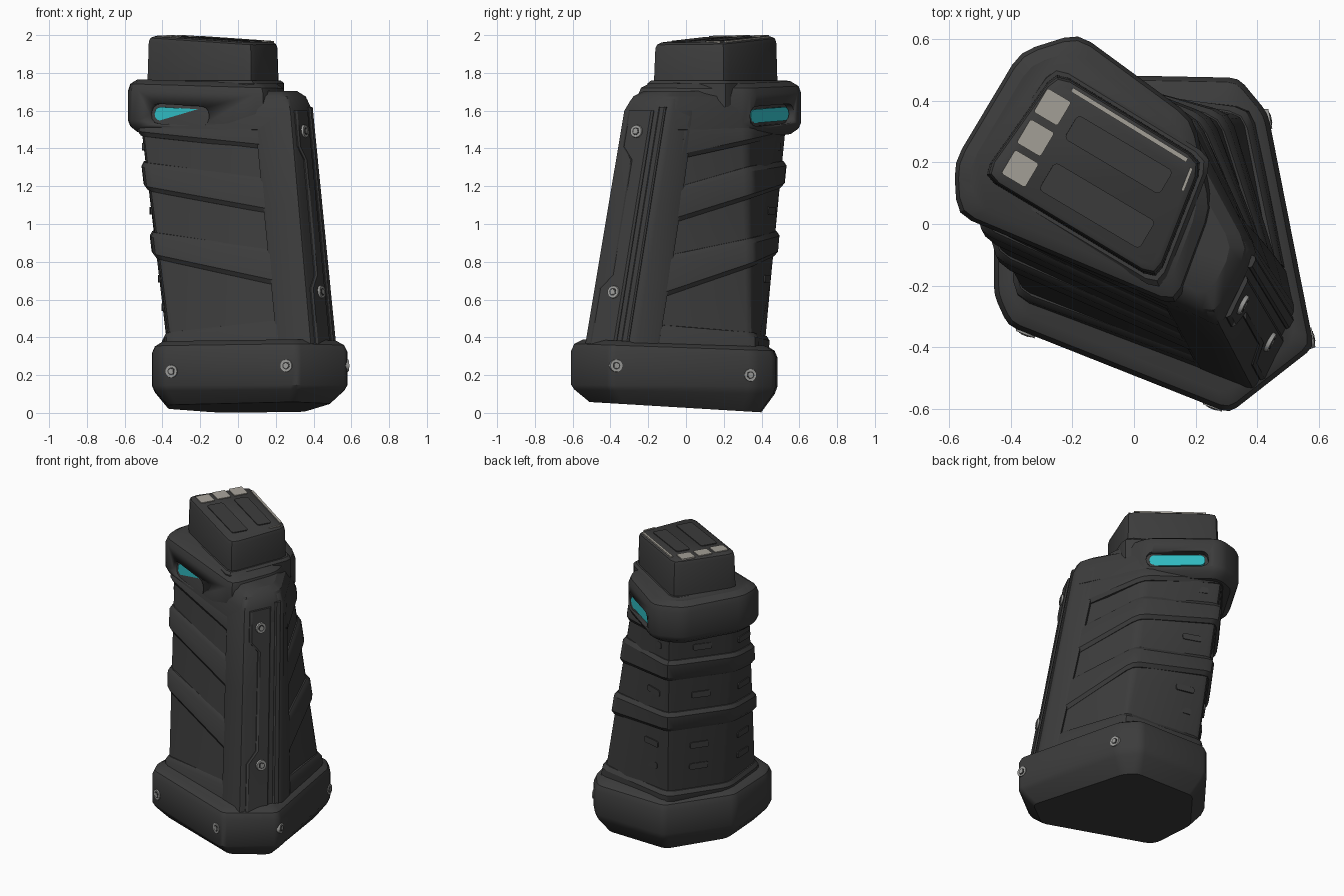
import bpy, bmesh, math
from mathutils import Vector, Matrix

if "Cube" in bpy.data.objects:
    bpy.data.objects.remove(bpy.data.objects["Cube"])

def material(name, col):
    m = bpy.data.materials.new(name)
    m.diffuse_color = (*col, 1)
    m.use_nodes = True
    m.node_tree.nodes["Principled BSDF"].inputs["Base Color"].default_value = m.diffuse_color
    return m

DARK = material("charcoal", (0.045, 0.045, 0.045))
CYAN = material("cyan glow", (0.03, 0.50, 0.54))
STEEL = material("steel", (0.33, 0.33, 0.32))
BEIGE = material("pale contact", (0.38, 0.36, 0.32))

# ---------- helpers ----------
def finish(name, bm, mat, angle=32):
    bmesh.ops.recalc_face_normals(bm, faces=bm.faces)
    me = bpy.data.meshes.new(name)
    bm.to_mesh(me)
    bm.free()
    me.materials.append(mat)
    ob = bpy.data.objects.new(name, me)
    bpy.context.collection.objects.link(ob)
    bpy.ops.object.select_all(action='DESELECT')
    ob.select_set(True)
    bpy.context.view_layer.objects.active = ob
    bpy.ops.object.shade_smooth_by_angle(angle=math.radians(angle))
    return ob

def offset(pts, d):
    """Offset a counter-clockwise convex outline by d (outward positive)."""
    out, n = [], len(pts)
    for i in range(n):
        p = Vector(pts[i])
        a = (p - Vector(pts[i - 1])).normalized()
        b = (Vector(pts[(i + 1) % n]) - p).normalized()
        na, nb = Vector((a.y, -a.x)), Vector((b.y, -b.x))
        out.append(p + (na + nb) * d / (1 + na.dot(nb)))
    return out

def rounded(pts, r, closed=True):
    """Replace each corner by three points."""
    out, n = [], len(pts)
    for i, p in enumerate(pts):
        if not closed and i in (0, n - 1):
            out.append(p)
            continue
        q, s = pts[i - 1], pts[(i + 1) % n]
        a = p + (q - p).normalized() * min(r, (q - p).length * .45)
        b = p + (s - p).normalized() * min(r, (s - p).length * .45)
        out += [a, (a + 2 * p + b) / 4, b]
    return out

def loft(name, rings, mat=DARK):
    bm = bmesh.new()
    vs = [[bm.verts.new(v) for v in r] for r in rings]
    n = len(vs[0])
    for lo, hi in zip(vs, vs[1:]):
        for i in range(n):
            j = (i + 1) % n
            bm.faces.new((lo[i], lo[j], hi[j], hi[i]))
    bm.faces.new(vs[0])
    bm.faces.new(vs[-1])
    return finish(name, bm, mat)

def stack(name, outline, levels, r, tilt=lambda x, y, z: z, mat=DARK):
    """Loft an outline through (z, offset) levels."""
    rings = [[(p.x, p.y, tilt(p.x, p.y, z)) for p in rounded(offset(outline, d), r)]
             for z, d in levels]
    return loft(name, rings, mat)

def box(name, c, along, normal, size, mat=DARK, bevel=0.0):
    """Box with length along one axis, depth along normal, height on the third."""
    n = Vector(normal).normalized()
    x = Vector(along)
    x = (x - n * x.dot(n)).normalized()
    M = Matrix((x, n, x.cross(n))).transposed().to_4x4()
    M.translation = Vector(c)
    bm = bmesh.new()
    bmesh.ops.create_cube(bm, size=1)
    bmesh.ops.scale(bm, vec=size, verts=bm.verts)
    if bevel:
        ed = [e for e in bm.edges if abs((e.verts[0].co - e.verts[1].co).normalized().y) > .9]
        bmesh.ops.bevel(bm, geom=ed, offset=bevel, segments=3, affect='EDGES', profile=.5)
    bmesh.ops.transform(bm, matrix=M, verts=bm.verts)
    return finish(name, bm, mat)

def screw(name, c, normal, r=.036):
    n = Vector(normal).normalized()
    rot = n.to_track_quat('Z', 'Y').to_matrix().to_4x4()
    for part, rad, dep, mat, seg in (("head", r, .020, STEEL, 20), ("recess", r * .62, .024, DARK, 16),
                                     ("socket", r * .45, .028, STEEL, 6)):
        bm = bmesh.new()
        bmesh.ops.create_cone(bm, cap_ends=True, segments=seg, radius1=rad, radius2=rad * .9, depth=dep,
                              matrix=Matrix.Translation(Vector(c)) @ rot)
        finish(f"{name}_{part}", bm, mat)

# ---------- body cross-section, blended from low to high ----------
LOW = [(.385, -.535), (.52, -.28), (.37, .37), (-.17, .445), (-.40, .11), (-.385, -.23)]
TOP = [(.28, -.335), (.40, -.09), (.18, .335), (-.26, .57), (-.54, .21), (-.54, .05)]

def section(z, d=0.0):
    t = (z - .4) / 1.2
    return offset([Vector(a).lerp(Vector(b), t) for a, b in zip(LOW, TOP)], d)

def at(z, pts):
    return [Vector((p.x, p.y, z)) for p in pts]

loft("grip_core", [at(z, rounded(section(z, -.018), .035)) for z in (.25, .7, 1.1, 1.6)])

# Upper shell joining the cap and the front
loft("upper_shell", [at(z, rounded(section(z, d), .05)) for z, d in
     ((1.47, -.04), (1.50, 0), (1.61, 0), (1.675, -.02), (1.705, -.06))])

# Front housing that the wrap-around bands run into
def housing(z, d=0.0):
    s, t = section(z), (z - .4) / 1.2
    left, right = s[5].lerp(s[0], .75), s[1].lerp(s[2], .24 + .10 * t)
    return at(z, rounded(offset([left, s[0], s[1], right], d), .025))
loft("front_housing", [housing(.28), housing(.7), housing(1.1), housing(1.6), housing(1.66, -.02), housing(1.69, -.06)])

# Bands around the sides and back
def band(name, lo, hi):
    def row(zs, d):
        pts = []
        for k, z in zip((None, 5, 4, 3, 2, -1), zs):
            s = section(z, d)
            if k is None:
                p = s[5].lerp(s[0], .80)
            elif k == -1:
                p = s[2].lerp(s[1], .78)
            else:
                p = section(z, d + .008)[k]
            pts.append(Vector((p.x, p.y, z)))
        return rounded(pts, .05, closed=False)
    inset = lambda zs, a: [z + a for z in zs]
    rows = [row(lo, -.06), row(inset(lo, .005), -.018), row(inset(lo, .03), -.002),
            row(inset(hi, -.03), -.002), row(inset(hi, -.005), -.018), row(hi, -.06)]
    loft(name, list(zip(*rows)))

band("upper_band", (1.05, 1.17, 1.19, 1.19, 1.13, 1.00), (1.25, 1.33, 1.34, 1.34, 1.31, 1.20))
band("middle_band", (.67, .81, .83, .83, .77, .61), (.87, .96, .97, .97, .93, .84))
band("lower_band", (.28,) * 6, (.50, .43, .41, .41, .43, .47))
band("collar_band", (1.39, 1.46, 1.47, 1.47, 1.42, 1.34), (1.53,) * 6)

# Small grip lugs in the recesses at the back
for row, z in enumerate((1.41, 1.07, .71, .56)):
    s = section(z, -.024)
    for i, (a, b, f) in enumerate(((2, 3, .72), (3, 4, .5), (4, 5, .5))):
        e, c = s[b] - s[a], s[a].lerp(s[b], f)
        box(f"back_lug_{row}_{i}", (c.x, c.y, z), (e.x, e.y, 0), (e.y, -e.x, 0), (.12, .03, .04), DARK, .01)

# Base shoe
BASE = [(.31, -.615), (.585, -.40), (.435, .36), (.34, .475), (-.17, .485), (-.455, .12), (-.455, -.23), (-.41, -.33)]
def base_tilt(x, y, z):
    return z + (.027 - .06 * y) * max(0, 1 - z / .16) + (-.035 * y if z > .3 else 0)
stack("base_shoe", BASE, [(0, -.085), (.10, -.015), (.14, 0), (.31, 0), (.345, -.015), (.37, -.055)], .03, base_tilt)

# Upper cap with a lit slot on either side
CAP = [(.14, -.27), (.26, .05), (.195, .345), (-.18, .62), (-.37, .56), (-.585, .20), (-.575, .03)]
cap = stack("upper_cap", CAP, [(1.47, -.05), (1.50, -.012), (1.53, 0), (1.69, 0), (1.725, -.012), (1.75, -.05)],
            .05, lambda x, y, z: z - .03 * x)
for side, a, b, x, ln in (("left", CAP[6], CAP[0], -.31, .30), ("right", CAP[2], CAP[3], .04, .34)):
    a, b = Vector(a), Vector(b)
    c = a.lerp(b, (x - a.x) / (b.x - a.x))
    e = (b - a).normalized()
    n = Vector((e.y, -e.x, 0))
    c = Vector((c.x, c.y, 1.577))
    along = (e.x, e.y, -.06 * e.x)
    cut = box(f"{side}_slot_cutter", c, along, n, (ln + .04, .08, .105), DARK, .045)
    cut.hide_render = True
    m = cap.modifiers.new(f"{side}_slot", 'BOOLEAN')
    m.operation, m.object, m.solver = 'DIFFERENCE', cut, 'EXACT'
    box(f"{side}_light", c - n * .038, along, n, (ln, .04, .072), CYAN, .033)
# Bake the slots and drop the cutters
bpy.context.view_layer.objects.active = cap
for m in list(cap.modifiers):
    if m.type == 'BOOLEAN':
        cutter = m.object
        while cap.modifiers[0] != m:
            bpy.ops.object.modifier_move_up(modifier=m.name)
        bpy.ops.object.modifier_apply(modifier=m.name)
        bpy.data.objects.remove(cutter)

# Plug block and collar
PLUG = [(.07, -.17), (.215, .20), (-.25, .485), (-.48, .16)]
top_z = lambda x, y: 1.967 - .05 * x + .03 * y
plug_tilt = lambda x, y, z: z if z < 1.8 else z - 1.975 + top_z(x, y)
stack("plug_block", PLUG, [(1.65, .012), (1.79, .011), (1.945, .007), (1.965, .001), (1.975, -.015)], .05, plug_tilt)
stack("plug_collar", PLUG, [(1.62, .035), (1.745, .035), (1.76, .022)], .05)

# Plug top: contacts, ridged panels, worn edges
UP, AX = (.05, -.03, 1), (.86, -.51, 0)
def top_plate(name, x, y, l, w, mat, ax=AX, r=.015):
    box(name, (x, y, top_z(x, y) + .001), ax, UP, (l, .009, w), mat, r)
for i, (x, y) in enumerate(((-.265, .38), (-.32, .28), (-.37, .18))):
    top_plate(f"contact_{i}", x, y, .09, .09, BEIGE, AX, .008)
top_plate("top_panel_back", -.05, .225, .36, .09, DARK)
top_plate("top_panel_front", -.12, .06, .38, .105, DARK)
top_plate("worn_edge_back", -.015, .322, .44, .015, BEIGE, (.465, -.285, 0), .003)
top_plate("worn_edge_front", .172, .145, .08, .010, BEIGE, (.145, .37, 0), .003)

# Front strap: pads at the screws joined by a narrower rail
def front_strip(z, u0, u1, h=.014, c=.012):
    s = section(z)
    e = (s[1] - s[0]).normalized()
    n = Vector((e.y, -e.x))
    a, b = s[0].lerp(s[1], u0), s[0].lerp(s[1], u1)
    return at(z, [a - n * .03, a + n * h * .4, a + n * h + e * c, b + n * h - e * c, b + n * h * .4, b - n * .03])
loft("front_strap", [front_strip(z, a, b) for z, a, b in
     ((.33, .14, .68), (.66, .14, .68), (.73, .36, .68), (1.34, .36, .68), (1.41, .14, .68), (1.60, .14, .68))])
# Ridge line beside the strap
loft("front_ridge", [front_strip(z, .78, .93, .010, .008) for z in (.33, .9, 1.62)])

# Screws
for name, z, f in (("upper_strap_screw", 1.49, .40), ("lower_strap_screw", .64, .47)):
    s = section(z)
    c, e = s[0].lerp(s[1], f), s[1] - s[0]
    n = Vector((e.y, -e.x)).normalized()
    screw(name, (c.x + n.x * .015, c.y + n.y * .015, z), (n.x, n.y, .1))
for i, (x, y, z, n) in enumerate(((-.35, -.350, .22, (-.37, -.93, 0)), (.258, -.588, .25, (-.37, -.93, 0)),
                                  (.573, -.37, .25, (.98, .2, 0)), (.433, .34, .2, (.98, .2, 0)))):
    screw(f"base_screw_{i}", (x, y, z), n)
